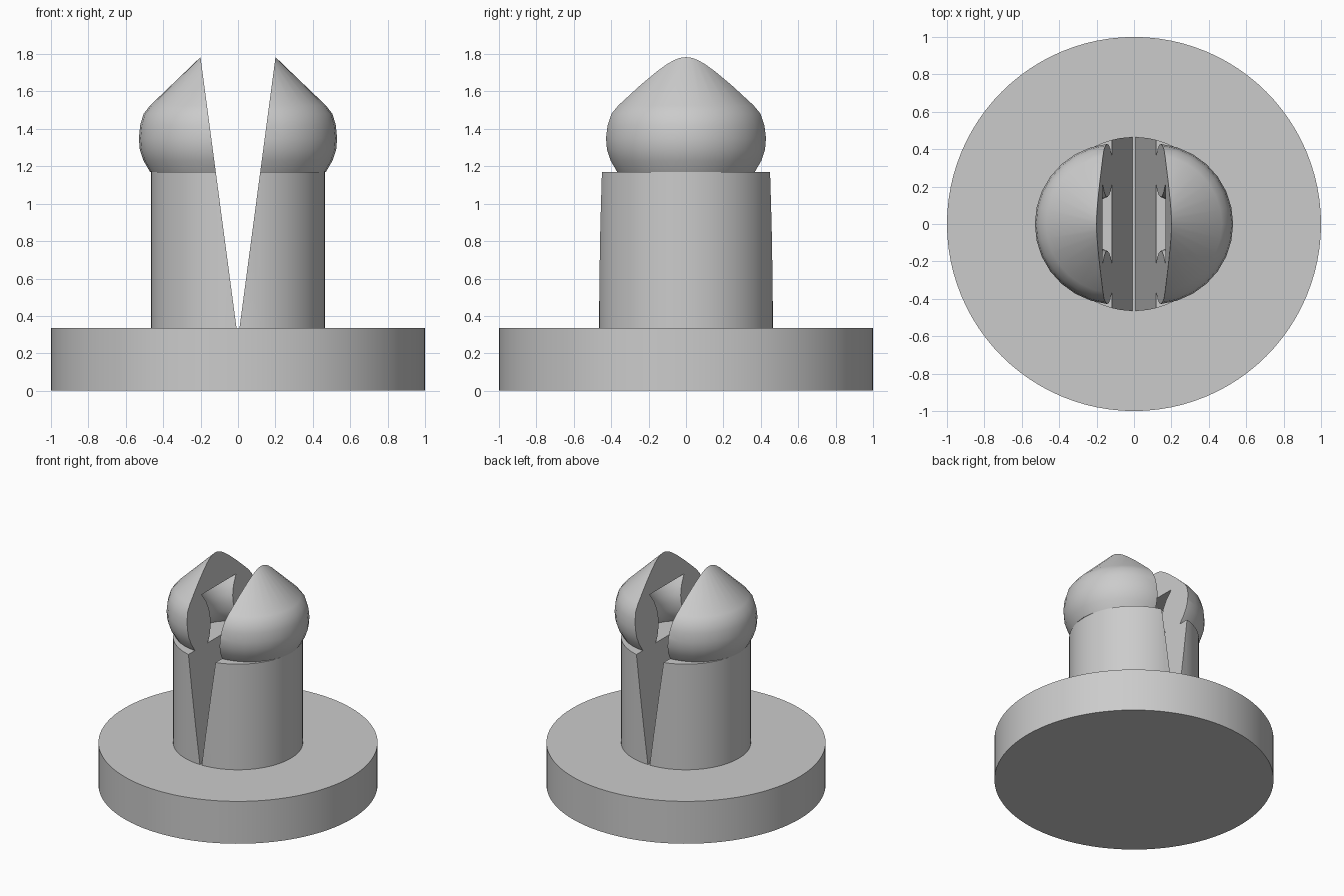
import bpy, bmesh, math
from mathutils import Matrix, Vector

cube = bpy.data.objects.get("Cube")
if cube:
    bpy.data.objects.remove(cube, do_unlink=True)

# One plain grey for every part
grey = bpy.data.materials.new("plain_grey")
grey.use_nodes = True
colour = (0.6, 0.6, 0.6, 1)
grey.diffuse_color = colour
grey.node_tree.nodes["Principled BSDF"].inputs["Base Color"].default_value = colour

BASE_TOP = 0.335
POST_TOP = 1.17
SLOT_FOOT = Vector((0.008, 0, BASE_TOP))
SLOT_TIP = Vector((0.2, 0, 1.78))


def lathe(name, profile, steps, centre_x=0, side=0):
    """Spin a closed profile; a side of 1 or -1 keeps only that half beyond the slot."""
    bm = bmesh.new()
    verts = [bm.verts.new((r, 0, z)) for r, z in profile]
    edges = [bm.edges.new(pair) for pair in zip(verts, verts[1:] + verts[:1])]
    bmesh.ops.spin(bm, geom=verts + edges, cent=(0, 0, 0), axis=(0, 0, 1),
                   angle=math.tau, steps=steps, use_duplicate=False)
    bmesh.ops.remove_doubles(bm, verts=bm.verts, dist=0.0001)
    # Lines lying on the axis leave loose wires
    bmesh.ops.delete(bm, geom=[e for e in bm.edges if not e.link_faces], context='EDGES')
    bmesh.ops.translate(bm, verts=bm.verts, vec=(centre_x, 0, 0))
    if side:
        slope = SLOT_TIP - SLOT_FOOT
        outward = Vector((slope.z, 0, -slope.x)).normalized()
        bmesh.ops.bisect_plane(bm, geom=bm.verts[:] + bm.edges[:] + bm.faces[:],
                               plane_co=SLOT_FOOT, plane_no=outward, clear_inner=True)
        rim = [e for e in bm.edges if e.is_boundary]
        bmesh.ops.edgeloop_fill(bm, edges=rim)
        if side < 0:
            bmesh.ops.rotate(bm, verts=bm.verts, cent=(0, 0, 0),
                             matrix=Matrix.Rotation(math.pi, 3, 'Z'))
    bmesh.ops.recalc_face_normals(bm, faces=bm.faces)
    mesh = bpy.data.meshes.new(name)
    bm.to_mesh(mesh)
    bm.free()
    mesh.materials.append(grey)
    obj = bpy.data.objects.new(name, mesh)
    bpy.context.collection.objects.link(obj)
    bpy.ops.object.select_all(action='DESELECT')
    obj.select_set(True)
    bpy.context.view_layer.objects.active = obj
    bpy.ops.object.shade_smooth_by_angle(angle=math.radians(32))


# Round foot plate
lathe("base_disc", [(0, 0), (1, 0), (1, BASE_TOP), (0, BASE_TOP)], 96)

post = [(0, BASE_TOP), (0.465, BASE_TOP), (0.465, POST_TOP), (0, POST_TOP)]

# Bulging ring with a conical cap and a hollow core
head = [(0.21, POST_TOP), (0.37, POST_TOP), (0.405, 1.23), (0.425, 1.29),
        (0.43, 1.35), (0.423, 1.42), (0.405, 1.48), (0.37, 1.525),
        (0, 1.88), (0, 1.54), (0.225, 1.54),
        (0.18, 1.47), (0.155, 1.40), (0.15, 1.34), (0.16, 1.27), (0.18, 1.21)]

# Two springy prongs either side of the tapered slot
for label, side in (("left", 1), ("right", -1)):
    lathe(label + "_prong", post, 72, 0, side)
    lathe(label + "_barbed_head", head, 30, 0.1, side)
